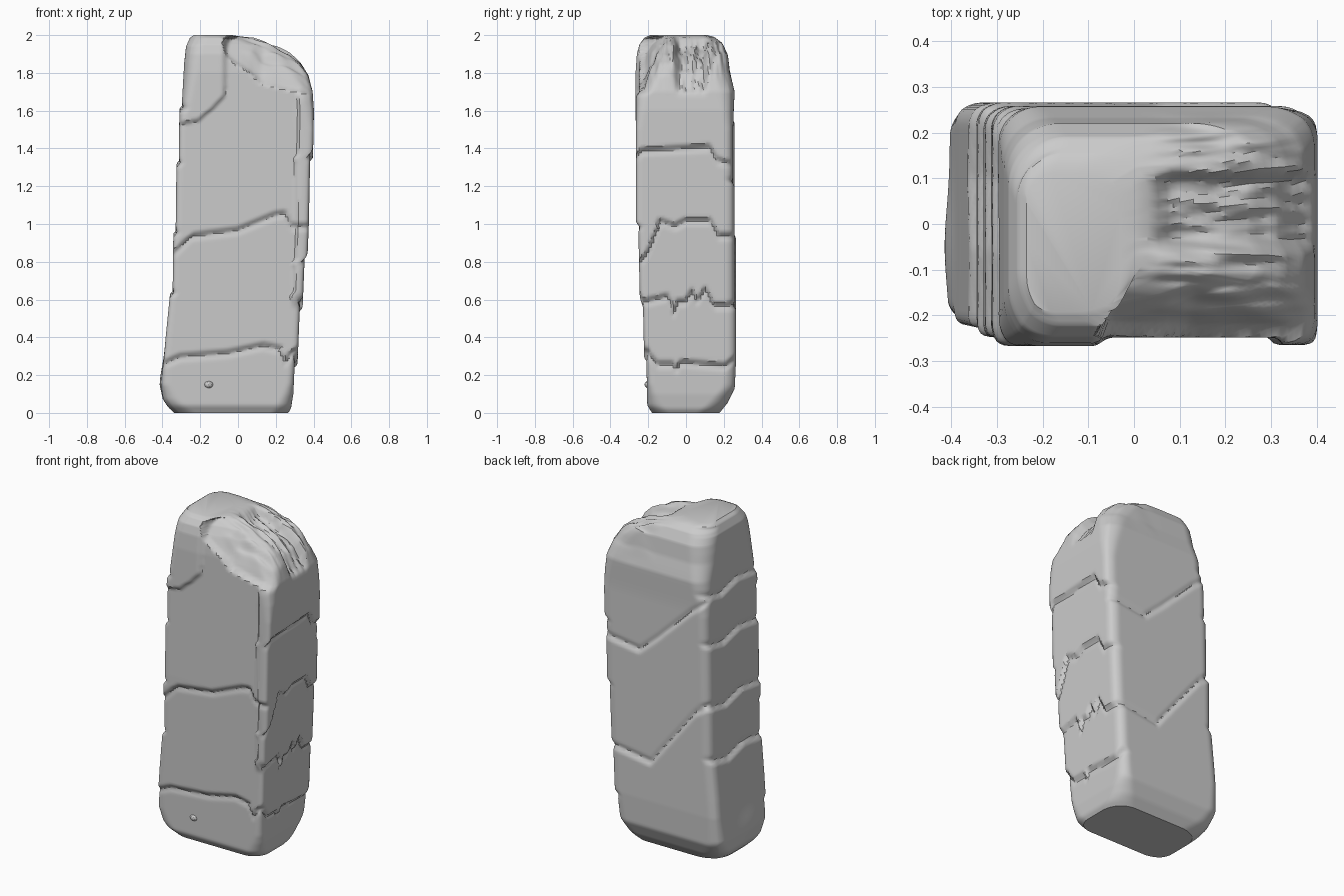
import bpy, bmesh
from math import exp
from mathutils import Vector, noise

if "Cube" in bpy.data.objects:
    bpy.data.objects.remove(bpy.data.objects["Cube"])


def lerp(table, t):
    """Piecewise linear curve through (position, value) pairs."""
    if t <= table[0][0]:
        return table[0][1]
    for (a, va), (b, vb) in zip(table, table[1:]):
        if t <= b:
            return va + (vb - va) * (t - a) / (b - a)
    return table[-1][1]


def smooth(a, b, t):
    t = min(1, max(0, (t - a) / (b - a)))
    return t * t * (3 - 2 * t)


# Outline of the leaning stone, as (height, position) on each side
LEFT = [(0, -.29), (.03, -.32), (.07, -.345), (.15, -.355), (.4, -.335), (.65, -.31),
        (1.62, -.298), (1.85, -.285), (1.94, -.275), (1.985, -.255), (2, -.235)]
RIGHT = [(0, .265), (.02, .28), (.1, .293), (.3, .302), (1.0, .33), (1.6, .342), (1.7, .335),
         (1.78, .312), (1.85, .27), (1.9, .215), (1.95, .12), (1.98, .03), (2, -.09)]
FRONT = [(0, -.18), (.04, -.205), (.4, -.212), (1.0, -.225), (1.8, -.225),
         (1.9, -.218), (1.95, -.205), (1.985, -.18), (2, -.15)]
BACK = [(0, .17), (.05, .21), (.13, .25), (.3, .258), (1.7, .258),
        (1.8, .232), (1.9, .22), (1.96, .19), (1.99, .15), (2, .11)]
RADIUS = [(0, .1), (.15, .04), (.3, .025), (1.5, .025), (1.8, .08), (2, .1)]

# Ledge lines per face: (horizontal position, height)
RIGHT_LEDGES = [
    [(-.22, .35), (-.15, .27), (-.07, .27), (-.05, .24), (-.03, .28), (.2, .26), (.25, .3)],
    [(-.24, .68), (-.2, .6), (-.08, .63), (-.06, .54), (-.04, .6), (0, .6), (.03, .66), (.06, .6),
     (.1, .67), (.15, .58), (.25, .58)],
    [(-.24, .78), (-.18, .86), (-.12, 1.03), (-.05, 1.0), (0, 1.03), (.13, 1.03), (.17, .95), (.25, .95)],
    [(-.25, 1.32), (-.2, 1.4), (.13, 1.42), (.17, 1.35), (.25, 1.33)]]
LEFT_LEDGES = [[(-.25, h), (-.05, h + .03), (.1, h - .01), (.25, h + .02)]
               for h in (.61, .93, 1.3, 1.59)]
FRONT_LEDGES = [
    [(-.35, .27), (-.27, .31), (-.05, .33), (.13, .37), (.22, .35), (.25, .28), (.32, .38)],
    [(-.35, .84), (-.31, .85), (-.22, .95), (0, .98), (.17, 1.06), (.22, 1.07), (.25, 1.0), (.35, 1.0)]]
BACK_LEDGES = [
    [(-.33, .98), (-.22, .9), (.05, .52), (.3, .56)],
    [(-.3, 1.58), (-.2, 1.5), (.12, 1.18), (.36, 1.22)]]
CHIP_CORNER = [(-.31, 1.53), (-.2, 1.55), (-.07, 1.68), (-.05, 1.85), (0, 2.1)]
CHIP_EDGE = [(-.09, 1.98), (-.06, 1.88), (.05, 1.8), (.1, 1.74), (.25, 1.7), (.4, 1.66)]


def ledge_sum(ledges, pos, z, size, rising=True):
    """Outward shift made by the ledges, with a groove along each line."""
    total = 0
    for line in ledges:
        d = z - lerp(line, pos)
        s = smooth(-.012, .012, d)
        total += size * (s if rising else 1 - s)
        g = d + .02 if rising else d - .02
        total -= .007 * exp(-(g / .014) ** 2)
    return total


def stone_point(u, v, z):
    l, r, f, b = (lerp(t, z) for t in (LEFT, RIGHT, FRONT, BACK))
    hx, hy = (r - l) / 2, (b - f) / 2
    rad = lerp(RADIUS, z) + (.025 if v > 0 else 0)
    rad = min(rad, hx * .8, hy * .8)
    # Rounded rectangle cross-section
    p = Vector((u * hx, v * hy))
    inner = Vector((max(rad - hx, min(hx - rad, p.x)), max(rad - hy, min(hy - rad, p.y))))
    d = p - inner
    if d.length > 1e-6:
        p = inner + d.normalized() * rad
    x, y = p.x + (l + r) / 2, p.y + (f + b) / 2
    x0, y0 = x, y
    # Side ledges
    if u > 0:
        x += u * ledge_sum(RIGHT_LEDGES, y0, z, .015)
    else:
        x += u * ledge_sum(LEFT_LEDGES, y0, z, .012, False)
    if v > 0:
        y += v * ledge_sum(BACK_LEDGES, x0, z, .008, False)
        y -= v * .008 * (1 - smooth(1.5, 1.75, z))
    else:
        out = ledge_sum(FRONT_LEDGES, x0, z, .012)
        # Overhanging left corner and raised strip along the right edge
        out += .018 * smooth(-.012, .012, z - lerp(CHIP_CORNER, x0)) * (1 - smooth(-.09, -.05, x0))
        out += .016 * smooth(.265, .28, x0) * smooth(.55, .62, z) * (1 - smooth(1.65, 1.75, z))
        # Broken facet at the upper right
        cut = max(0, z - lerp(CHIP_EDGE, x0)) * smooth(-.1, -.05, x0)
        out -= min(.09, .4 * cut + .02 * smooth(0, .02, cut))
        y += v * out
    # Splintered grooves in the sloping top
    n = noise.noise(Vector((x * 9, y * 45, z * 6)))
    rough = smooth(1.66, 1.8, z) * smooth(0, .12, x)
    groove = smooth(-.07, -.03, y) * (1 - smooth(.09, .12, y)) * smooth(.03, .08, x)
    dz = rough * (.018 * n - .045 * groove * (1 + n))
    x -= rough * groove * .02
    # Fine unevenness of the left bulge near the foot
    if u < 0:
        x += u * .012 * exp(-((z - .17) / .1) ** 2 - ((y + .05) / .12) ** 2)
    return x, y, z + dz


# Perimeter of the unit square, counter-clockwise seen from above
NX, NY = 52, 40
perimeter = [(-1 + 2 * i / NX, -1) for i in range(NX)]
perimeter += [(1, -1 + 2 * i / NY) for i in range(NY)]
perimeter += [(-a, -b) for a, b in perimeter]

# Stone body lofted through the rings
heights = [i * .0125 for i in range(152)] + [1.9 + i * .005 for i in range(21)]
bm = bmesh.new()
rings = [[bm.verts.new(stone_point(u, v, z)) for u, v in perimeter] for z in heights]
count = len(perimeter)
for low, high in zip(rings, rings[1:]):
    for i in range(count):
        j = (i + 1) % count
        bm.faces.new((low[i], low[j], high[j], high[i]))
bm.faces.new(rings[-1])
bm.faces.new(rings[0][::-1])
mesh = bpy.data.meshes.new("standing_stone")
bm.to_mesh(mesh)
bm.free()
stone = bpy.data.objects.new("standing_stone", mesh)
bpy.context.collection.objects.link(stone)

# Small pebble stuck to the front
bpy.ops.mesh.primitive_ico_sphere_add(subdivisions=2, radius=.025, location=(-.155, -.2, .15))
pebble = bpy.context.object
pebble.name = "front_pebble"
pebble.scale = (1, .8, .8)

bpy.ops.object.select_all(action='DESELECT')
stone.select_set(True)
bpy.context.view_layer.objects.active = stone
bpy.ops.object.shade_smooth_by_angle(angle=.6)
